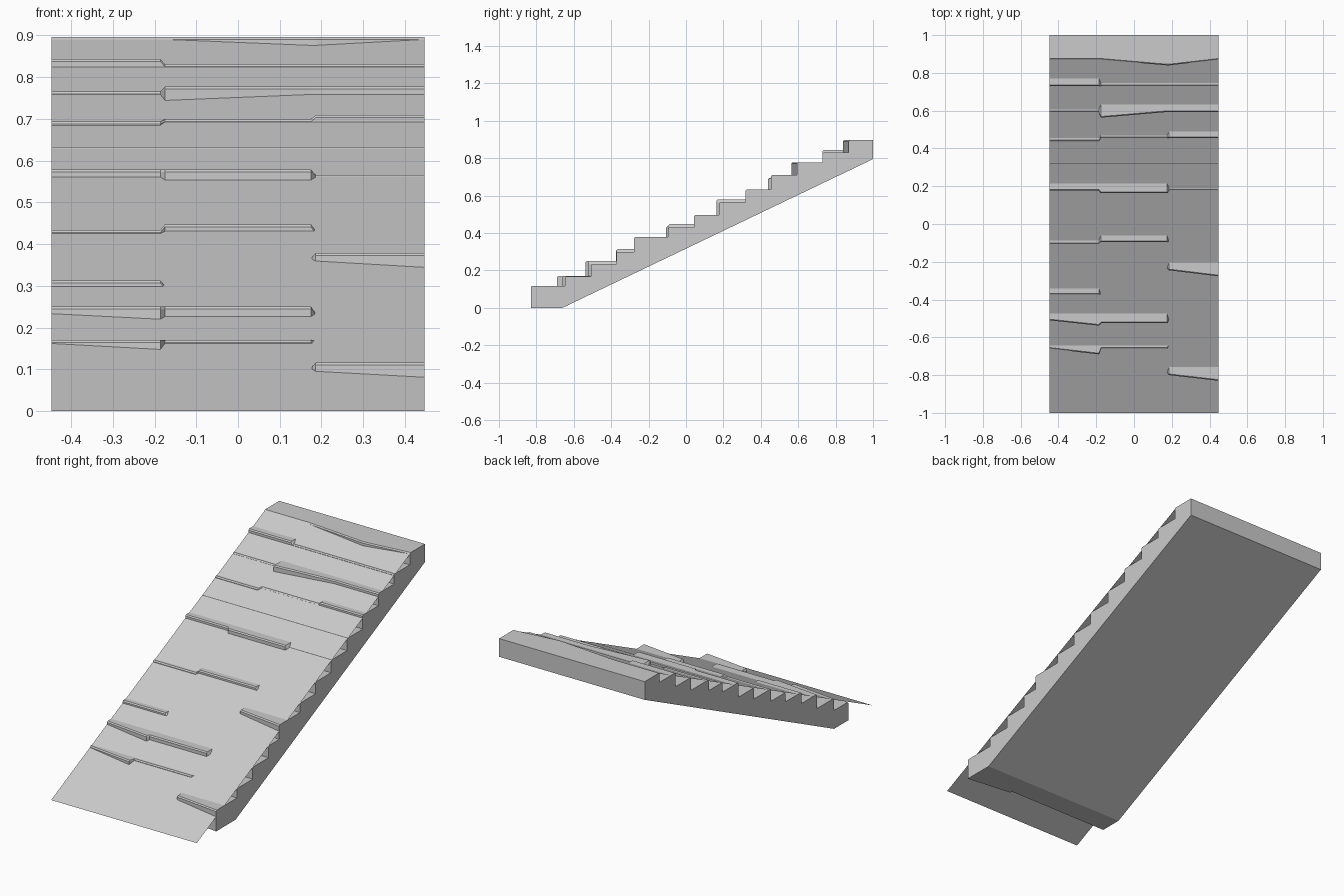
import bpy
import bmesh

if "Cube" in bpy.data.objects:
    bpy.data.objects.remove(bpy.data.objects["Cube"])

HALF_W = 0.447
CHAMFER = 0.006
SLOPE = 0.476
COLUMNS = [-HALF_W, -0.186, -0.175, 0.175, 0.186, HALF_W]
STEPS = 13

# Worn step sections: (step, section 0-2) -> front y at left end, at right end, tread height
WORN = {
    (0, 2): (-0.80, -0.83, 0.116),
    (1, 0): (-0.66, -0.69, 0.170), (1, 1): (-0.66, -0.66, 0.170),
    (2, 0): (-0.51, -0.538, 0.250), (2, 1): (-0.525, -0.525, 0.250),
    (3, 0): (-0.373, -0.373, 0.313),
    (4, 2): (-0.245, -0.277, 0.379),
    (5, 0): (-0.107, -0.107, 0.434), (5, 1): (-0.095, -0.095, 0.447),
    (7, 0): (0.177, 0.177, 0.578), (7, 1): (0.163, 0.163, 0.578),
    (7, 2): (0.177, 0.177, 0.565),
    (8, 0): (0.318, 0.318, 0.632), (8, 1): (0.318, 0.318, 0.632),
    (8, 2): (0.318, 0.318, 0.632),
    (9, 0): (0.438, 0.438, 0.693), (9, 1): (0.455, 0.455, 0.699),
    (9, 2): (0.455, 0.455, 0.709),
    (10, 0): (0.593, 0.593, 0.765), (10, 1): (0.563, 0.593, 0.777),
    (10, 2): (0.593, 0.593, 0.777),
    (11, 0): (0.73, 0.73, 0.843), (11, 1): (0.73, 0.73, 0.831),
    (11, 2): (0.73, 0.73, 0.831),
    (12, 0): (0.87, 0.87, 0.896), (12, 1): (0.87, 0.84, 0.896),
    (12, 2): (0.84, 0.87, 0.896),
}


def section(step, part):
    y = -0.785 + 0.1379 * step
    return WORN.get((step, part), (y, y, SLOPE * (y + 1)))


def profile(col):
    """Side outline (y, z) of the stairs at one column."""
    part, end = divmod(col, 2)
    pts, floor = [], 0.0
    for i in range(STEPS):
        s = section(i, part)
        y, z = s[end], s[2]
        pts += [(y, floor), (y, z - CHAMFER), (y + CHAMFER, z)]
        floor = z
    return pts + [(1.0, floor), (1.0, 0.795), (-0.66, 0.0)]


def add_mesh(name, bm):
    bmesh.ops.recalc_face_normals(bm, faces=bm.faces)
    mesh = bpy.data.meshes.new(name)
    bm.to_mesh(mesh)
    bm.free()
    ob = bpy.data.objects.new(name, mesh)
    bpy.context.collection.objects.link(ob)
    return ob


# Solid flight of worn steps, lofted across its width
bm = bmesh.new()
rings = [[bm.verts.new((x, y, z)) for y, z in profile(c)]
         for c, x in enumerate(COLUMNS)]
for a, b in zip(rings, rings[1:]):
    for i in range(len(a)):
        j = (i + 1) % len(a)
        bm.faces.new((a[i], b[i], b[j], a[j]))
bm.faces.new(rings[0])
bm.faces.new(rings[-1])
add_mesh("stair_flight", bm)

# Thin sloping sheet resting on the step noses
bm = bmesh.new()
top_y = 0.875
corners = [(-HALF_W, -1, 0), (HALF_W, -1, 0),
           (HALF_W, top_y, SLOPE * (top_y + 1)), (-HALF_W, top_y, SLOPE * (top_y + 1))]
bm.faces.new([bm.verts.new(c) for c in corners])
add_mesh("ramp_sheet", bm)
